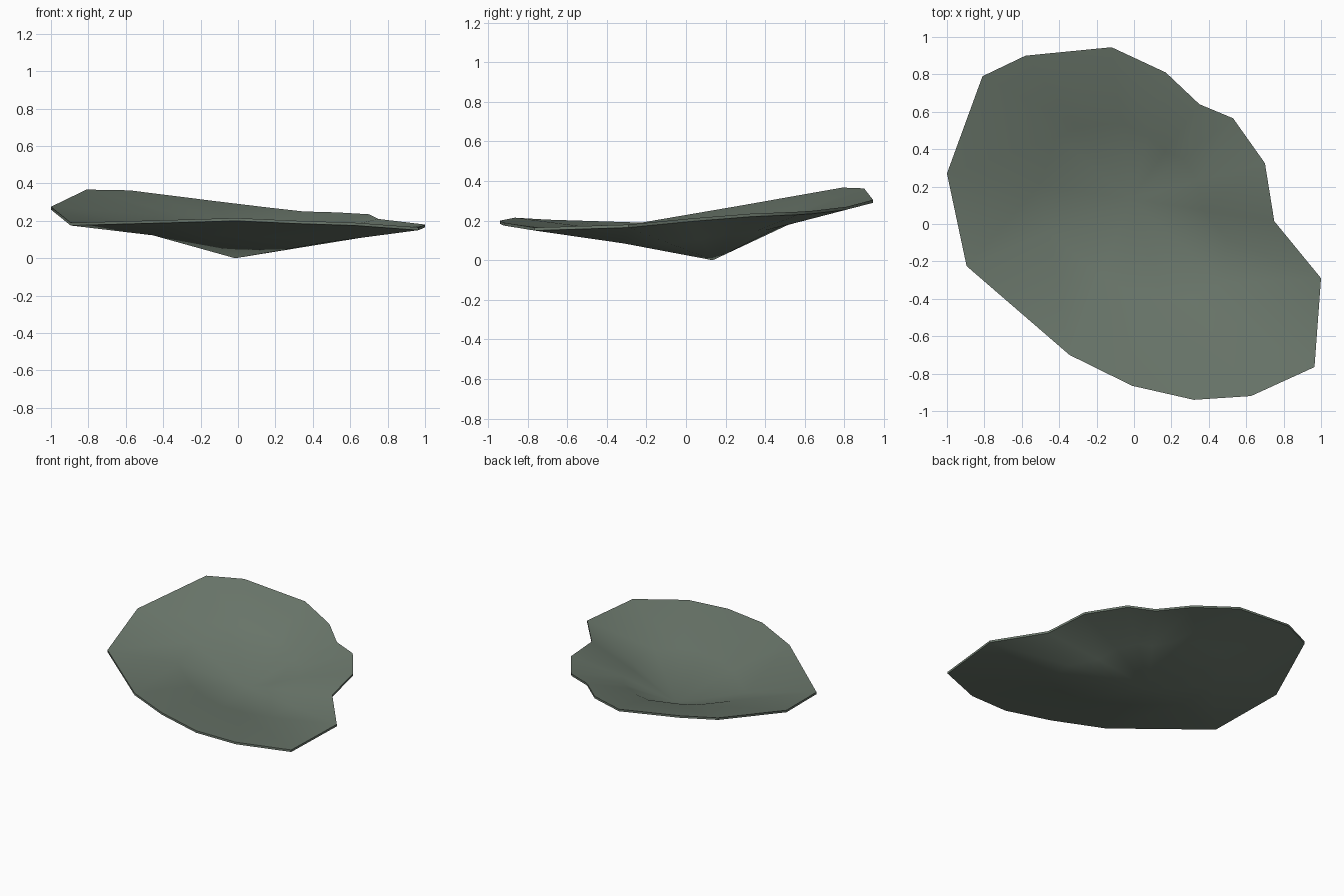
import bpy, bmesh, math
from mathutils import Vector

cube = bpy.data.objects.get("Cube")
if cube:
    bpy.data.objects.remove(cube, do_unlink=True)


def make_material(name, colour):
    mat = bpy.data.materials.new(name)
    mat.use_nodes = True
    mat.diffuse_color = colour
    mat.node_tree.nodes["Principled BSDF"].inputs["Base Color"].default_value = colour
    return mat


# Irregular rim of the pad, counter-clockwise, with the lift of each spoke's midpoint
CENTRE = Vector((-0.015, 0.135, 0.015))
RIM = [
    (-1.00, 0.27, 0.275, 0.04), (-0.895, -0.225, 0.19, 0.035),
    (-0.345, -0.70, 0.205, 0.03), (-0.01, -0.865, 0.215, 0.02),
    (0.32, -0.94, 0.20, 0.02), (0.625, -0.92, 0.19, 0.02),
    (0.965, -0.765, 0.165, 0.01), (1.00, -0.29, 0.18, 0.0),
    (0.75, 0.015, 0.21, 0.01), (0.70, 0.325, 0.235, 0.02),
    (0.53, 0.565, 0.245, 0.03), (0.35, 0.64, 0.25, 0.03),
    (0.17, 0.81, 0.27, 0.04), (-0.12, 0.945, 0.305, 0.045),
    (-0.58, 0.90, 0.363, 0.04), (-0.81, 0.79, 0.367, 0.04),
]

# Shallow dished leaf: centre fan, then a band of quads out to the rim
bm = bmesh.new()
hub = bm.verts.new(CENTRE)
outer, inner = [], []
for x, y, z, lift in RIM:
    edge = Vector((x, y, z))
    outer.append(bm.verts.new(edge))
    inner.append(bm.verts.new(CENTRE.lerp(edge, 0.5) + Vector((0, 0, lift))))
for i in range(len(RIM)):
    j = (i + 1) % len(RIM)
    bm.faces.new((hub, inner[i], inner[j]))
    bm.faces.new((inner[i], outer[i], outer[j], inner[j]))

# Thin underside and edge wall
bottom = bmesh.ops.duplicate(bm, geom=bm.verts[:] + bm.edges[:] + bm.faces[:])
vert_map = bottom["vert_map"]
for v in [hub] + inner + outer:
    vert_map[v].co.z -= 0.015
bmesh.ops.reverse_faces(bm, faces=[g for g in bottom["geom"] if isinstance(g, bmesh.types.BMFace)])
for i in range(len(RIM)):
    j = (i + 1) % len(RIM)
    bm.faces.new((outer[j], outer[i], vert_map[outer[i]], vert_map[outer[j]]))

mesh = bpy.data.meshes.new("leaf_pad")
bm.to_mesh(mesh)
bm.free()
leaf = bpy.data.objects.new("leaf_pad", mesh)
bpy.context.collection.objects.link(leaf)
mesh.materials.append(make_material("grey_green", (0.15, 0.19, 0.152, 1.0)))

# Smooth faces with a crisp rim
bpy.context.view_layer.objects.active = leaf
leaf.select_set(True)
bpy.ops.object.shade_smooth_by_angle(angle=math.radians(40))
